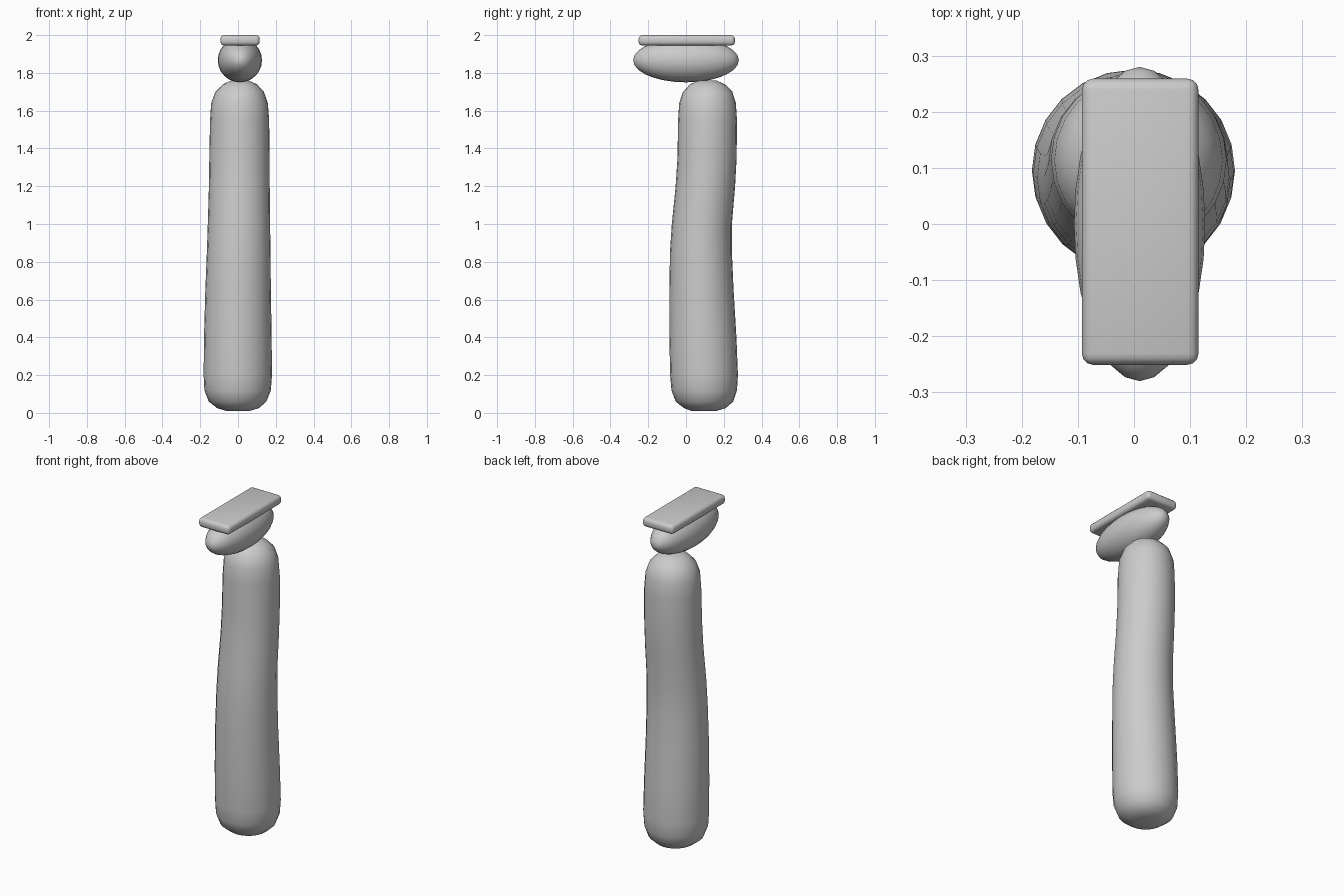
import bpy
import bmesh
import math
from mathutils import Matrix

cube = bpy.data.objects.get("Cube")
if cube:
    bpy.data.objects.remove(cube)

GREY = (0.6, 0.6, 0.6, 1)
grey = bpy.data.materials.new("plain grey")
grey.use_nodes = True
grey.diffuse_color = GREY
grey.node_tree.nodes["Principled BSDF"].inputs["Base Color"].default_value = GREY


def add_part(name, bm, angle):
    bmesh.ops.recalc_face_normals(bm, faces=bm.faces)
    mesh = bpy.data.meshes.new(name)
    bm.to_mesh(mesh)
    bm.free()
    mesh.materials.append(grey)
    obj = bpy.data.objects.new(name, mesh)
    bpy.context.collection.objects.link(obj)
    bpy.ops.object.select_all(action="DESELECT")
    obj.select_set(True)
    bpy.context.view_layer.objects.active = obj
    bpy.ops.object.shade_smooth_by_angle(angle=math.radians(angle))
    return obj


# Handle: gently bent rounded column, rings of (z, left x, right x, front y, back y)
RINGS = [
    (0.01, -0.06, 0.06, 0.03, 0.16),
    (0.025, -0.11, 0.11, -0.01, 0.21),
    (0.06, -0.155, 0.15, -0.055, 0.25),
    (0.12, -0.178, 0.174, -0.077, 0.27),
    (0.2, -0.182, 0.18, -0.084, 0.275),
    (0.4, -0.18, 0.178, -0.088, 0.267),
    (0.65, -0.173, 0.174, -0.088, 0.252),
    (0.85, -0.165, 0.172, -0.085, 0.243),
    (1.0, -0.16, 0.17, -0.075, 0.243),
    (1.2, -0.154, 0.168, -0.055, 0.26),
    (1.35, -0.152, 0.167, -0.045, 0.268),
    (1.55, -0.148, 0.165, -0.042, 0.27),
    (1.64, -0.142, 0.158, -0.036, 0.264),
    (1.7, -0.12, 0.137, -0.016, 0.245),
    (1.74, -0.08, 0.1, 0.022, 0.205),
    (1.76, -0.035, 0.055, 0.065, 0.16),
]
SIDES = 24
bm = bmesh.new()
loops = []
for z, x0, x1, y0, y1 in RINGS:
    loop = []
    for i in range(SIDES):
        a = math.tau * i / SIDES
        loop.append(bm.verts.new(((x0 + x1) / 2 + (x1 - x0) / 2 * math.cos(a),
                                  (y0 + y1) / 2 + (y1 - y0) / 2 * math.sin(a), z)))
    loops.append(loop)
for low, high in zip(loops, loops[1:]):
    for i in range(SIDES):
        j = (i + 1) % SIDES
        bm.faces.new((low[i], low[j], high[j], high[i]))
bm.faces.new(loops[0])
bm.faces.new(loops[-1])
add_part("handle", bm, 60)

# Head: long ellipsoid with its poles at front and back
bm = bmesh.new()
bmesh.ops.create_uvsphere(
    bm, u_segments=24, v_segments=14, radius=1,
    matrix=Matrix.Translation((0.01, 0, 1.867))
    @ Matrix.Diagonal((0.117, 0.28, 0.117, 1)) @ Matrix.Rotation(math.pi / 2, 4, "X"))
add_part("head", bm, 60)

# Top plate: flat slab with rounded edges
bm = bmesh.new()
bmesh.ops.create_cube(
    bm, size=1,
    matrix=Matrix.Translation((0.011, 0.004, 1.9725)) @ Matrix.Diagonal((0.208, 0.51, 0.055, 1)))
bmesh.ops.bevel(bm, geom=bm.edges[:], offset=0.02, segments=3, profile=0.5, affect="EDGES")
add_part("top_plate", bm, 30)
